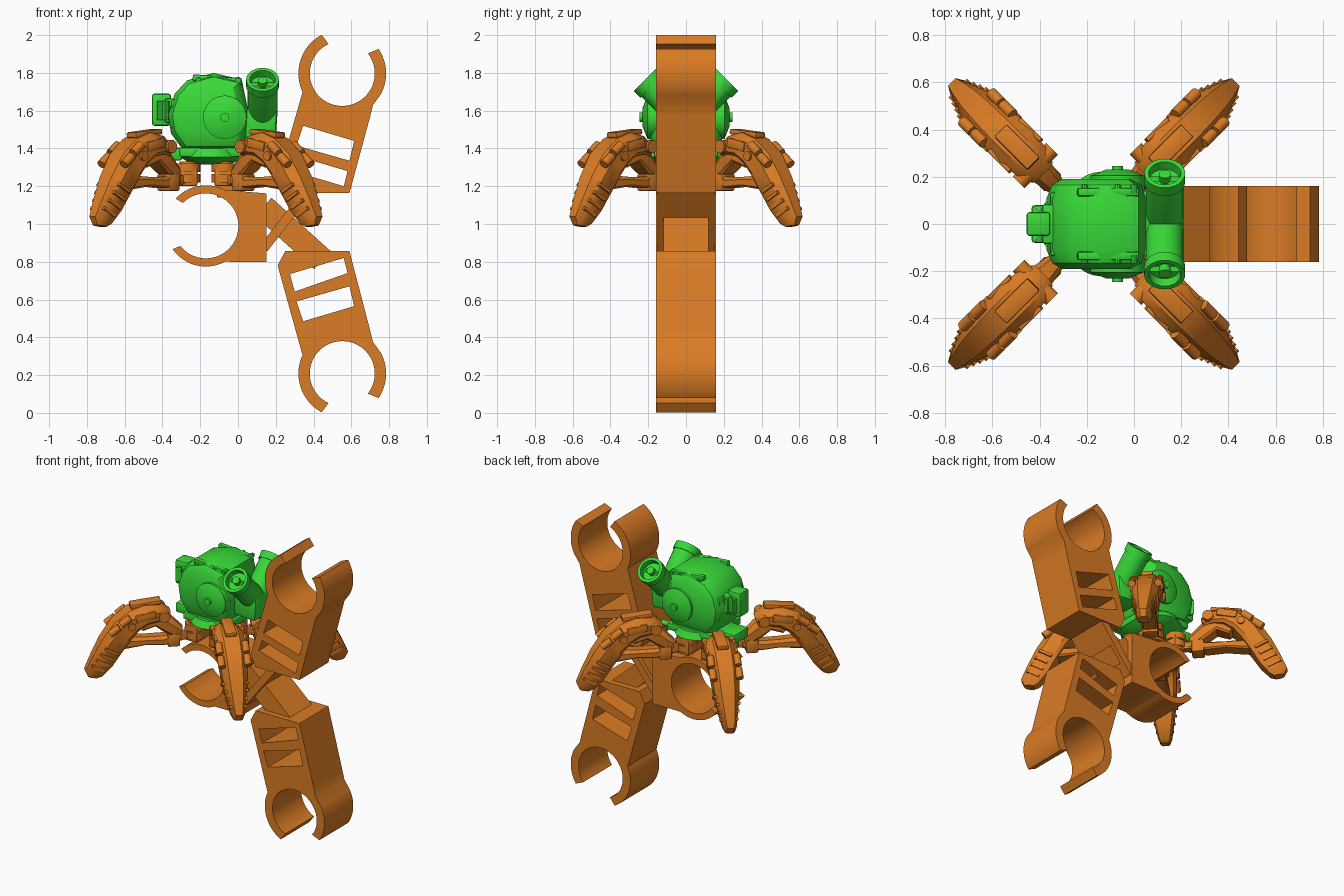
import bpy, bmesh, math
from mathutils import Vector, Matrix

if "Cube" in bpy.data.objects:
    bpy.data.objects.remove(bpy.data.objects["Cube"])


def material(name, rgb):
    m = bpy.data.materials.new(name)
    m.use_nodes = True
    m.diffuse_color = (*rgb, 1)
    m.node_tree.nodes["Principled BSDF"].inputs["Base Color"].default_value = (*rgb, 1)
    return m


ORANGE = material("orange", (0.70, 0.20, 0.018))
GREEN = material("green", (0.04, 0.70, 0.04))


def smooth(ob, angle=35):
    bpy.ops.object.select_all(action='DESELECT')
    ob.select_set(True)
    bpy.context.view_layer.objects.active = ob
    bpy.ops.object.shade_smooth_by_angle(angle=math.radians(angle))


def finish(name, bm, mat):
    bmesh.ops.recalc_face_normals(bm, faces=bm.faces)
    me = bpy.data.meshes.new(name)
    bm.to_mesh(me)
    bm.free()
    me.materials.append(mat)
    ob = bpy.data.objects.new(name, me)
    bpy.context.collection.objects.link(ob)
    smooth(ob)
    return ob


def loft(name, rings, mat):
    bm = bmesh.new()
    loops = [[bm.verts.new(p) for p in ring] for ring in rings]
    n = len(loops[0])
    for a, b in zip(loops, loops[1:]):
        for i in range(n):
            bm.faces.new((a[i], a[(i + 1) % n], b[(i + 1) % n], b[i]))
    bm.faces.new(loops[0])
    bm.faces.new(loops[-1])
    return finish(name, bm, mat)


def rod(name, p, q, r1, mat, r2=None, segs=24):
    p, q = Vector(p), Vector(q)
    turn = (q - p).to_track_quat('Z', 'Y').to_matrix().to_4x4()
    bm = bmesh.new()
    bmesh.ops.create_cone(bm, cap_ends=True, segments=segs, radius1=r1,
                          radius2=r1 if r2 is None else r2, depth=(q - p).length,
                          matrix=Matrix.Translation((p + q) / 2) @ turn)
    return finish(name, bm, mat)


def box(name, centre, size, mat, tilt=0, bevel=0.0):
    bm = bmesh.new()
    bmesh.ops.create_cube(bm, size=1, matrix=Matrix.Translation(centre)
                          @ Matrix.Rotation(tilt, 4, 'Y') @ Matrix.Diagonal((*size, 1)))
    if bevel:
        bmesh.ops.bevel(bm, geom=bm.edges[:], offset=bevel, segments=2,
                        affect='EDGES', profile=0.5)
    return finish(name, bm, mat)


def arc(c, r, a0, a1, n=24):
    angles = [math.radians(a0 + (a1 - a0) * i / n) for i in range(n + 1)]
    return [(c[0] + r * math.cos(a), c[1] + r * math.sin(a)) for a in angles]


def plate(name, outlines, half, mat):
    # filled x-z outline, with holes, extruded along y
    cu = bpy.data.curves.new(name, 'CURVE')
    cu.dimensions, cu.fill_mode, cu.extrude = '2D', 'BOTH', half
    for pts in outlines:
        s = cu.splines.new('POLY')
        s.points.add(len(pts) - 1)
        for pt, (x, z) in zip(s.points, pts):
            pt.co = (x, z, 0, 1)
        s.use_cyclic_u = True
    cu.materials.append(mat)
    ob = bpy.data.objects.new(name, cu)
    ob.rotation_euler.x = math.pi / 2
    bpy.context.collection.objects.link(ob)
    bpy.ops.object.select_all(action='DESELECT')
    ob.select_set(True)
    bpy.context.view_layer.objects.active = ob
    bpy.ops.object.convert(target='MESH')
    smooth(bpy.context.view_layer.objects.active)


# Gripping clips: upper, its mirror below, and the middle one
C = (0.552, 1.797)
claw = (arc(C, 0.232, 34, -28) + [(0.715, 1.63), (0.70, 1.57), (0.59, 1.163), (0.25, 1.163),
        (0.21, 1.24), (0.325, 1.64)] + arc(C, 0.232, 205, 118) + arc(C, 0.172, 115, 398, 40))
slots = [[(0.275, 1.285), (0.56, 1.20), (0.58, 1.28), (0.30, 1.363)],
         [(0.31, 1.415), (0.59, 1.335), (0.615, 1.44), (0.345, 1.52)]]
plate("upper_clip", [claw] + slots, 0.16, ORANGE)
plate("lower_clip", [[(x, 2.02 - z if 1.1 < z < 1.3 else 2.005 - z) for x, z in o]
                     for o in [claw] + slots], 0.16, ORANGE)
M = (-0.17, 0.99)
plate("middle_clip", [arc(M, 0.215, 138, 62) + [(0.15, 1.162), (0.15, 0.80)]
                      + arc(M, 0.215, -62, -145) + arc(M, 0.172, -142, 135, 40)], 0.16, ORANGE)

# Crossed links joining the clips
box("lower_link", (0.29, 0.93, 0)[:1] + (0, 0.95), (0.42, 0.24, 0.13), ORANGE, math.radians(42))
box("upper_link", (0.26, 0, 1.03), (0.40, 0.30, 0.05), ORANGE, math.radians(-52))

# Hip beams under the turret, one each side of the gap
for i, x in enumerate((-0.265, -0.075)):
    box(f"hip_beam_{i}", (x, 0, 1.25), (0.10, 0.30, 0.10), ORANGE, bevel=0.01)
box("clip_post", (-0.04, 0, 1.19), (0.14, 0.16, 0.10), ORANGE)

# One leg, built pointing along +x
leg = []


def armour(name, sections):
    # each section: outer point, inner point, half width
    rings = []
    for ro, zo, ri, zi, w in sections:
        o, n = Vector((ro, 0, zo)), Vector((ri, 0, zi))
        at = lambda t, y: o.lerp(n, t) + Vector((0, y * w, 0))
        rings.append([at(0, -0.55), at(0, 0.55), at(0.3, 1), at(0.85, 1),
                      at(1, 0.8), at(1, -0.8), at(0.85, -1), at(0.3, -1)])
    leg.append(loft(name, rings, ORANGE))


armour("leg_shell", [(0.30, 1.42, 0.32, 1.36, 0.06), (0.36, 1.465, 0.38, 1.37, 0.085),
                     (0.47, 1.485, 0.45, 1.36, 0.095), (0.57, 1.45, 0.51, 1.32, 0.095),
                     (0.67, 1.37, 0.56, 1.26, 0.09), (0.75, 1.25, 0.62, 1.17, 0.08),
                     (0.81, 1.13, 0.68, 1.07, 0.06), (0.85, 1.04, 0.74, 1.00, 0.042),
                     (0.83, 0.995, 0.77, 0.985, 0.03)])
armour("thigh_arch", [(0.22, 1.30, 0.24, 1.22, 0.04), (0.30, 1.38, 0.34, 1.28, 0.055),
                      (0.40, 1.41, 0.40, 1.33, 0.06), (0.52, 1.36, 0.48, 1.30, 0.05)])
armour("lower_strut", [(0.22, 1.27, 0.22, 1.21, 0.035), (0.34, 1.25, 0.34, 1.19, 0.05),
                       (0.46, 1.25, 0.46, 1.20, 0.05), (0.62, 1.26, 0.62, 1.18, 0.05)])
leg.append(box("top_ridge", (0.46, 0, 1.48), (0.20, 0.075, 0.03), ORANGE, 0.1, 0.008))
leg.append(rod("hip_disc", (0.135, 0, 1.22), (0.135, 0, 1.265), 0.066, ORANGE))
leg.append(rod("hip_cap", (0.135, 0, 1.275), (0.135, 0, 1.32), 0.066, ORANGE))
leg.append(rod("hip_pin", (0.135, 0, 1.20), (0.135, 0, 1.33), 0.045, ORANGE))
leg.append(box("hip_neck", (0.22, 0, 1.235), (0.14, 0.055, 0.05), ORANGE, bevel=0.008))
leg.append(box("hip_block", (0.28, 0, 1.22), (0.08, 0.10, 0.09), ORANGE, bevel=0.01))
leg.append(rod("knee_pin", (0.35, -0.10, 1.41), (0.35, 0.10, 1.41), 0.035, ORANGE))
leg.append(rod("elbow_pin", (0.56, -0.105, 1.36), (0.56, 0.105, 1.36), 0.025, ORANGE))
for s in (-1, 1):
    for k in range(2):
        r, z = 0.57 + 0.07 * k, 1.42 - 0.06 * k
        leg.append(rod("side_canister", (r, s * 0.085, z), (r + 0.06, s * 0.085, z - 0.045),
                       0.024, ORANGE, segs=12))
    leg.append(box("side_panel", (0.47, s * 0.092, 1.42), (0.13, 0.02, 0.05), ORANGE, 0.2, 0.005))
    for k in range(4):
        leg.append(box("shin_rib", (0.69 + 0.027 * k, s * (0.078 - 0.011 * k), 1.19 - 0.042 * k),
                       (0.09, 0.02, 0.018), ORANGE, math.radians(-28)))
for k in range(4):
    place = Matrix.Translation((-0.17, 0, 0)) @ Matrix.Rotation(math.radians(45 + 90 * k), 4, 'Z')
    for part in leg:
        ob = part if k == 3 else part.copy()
        if k < 3:
            bpy.context.collection.objects.link(ob)
        ob.matrix_world = place

# Turret hull
hull = [(-0.37, 1.58), (-0.335, 1.69), (-0.27, 1.76), (-0.13, 1.80), (0.02, 1.765),
        (0.05, 1.62), (0.04, 1.45), (0, 1.39), (-0.29, 1.39), (-0.355, 1.48)]
steps = [(-0.19, 0.72), (-0.165, 0.90), (-0.11, 1), (0.11, 1), (0.165, 0.90), (0.19, 0.72)]
loft("turret_hull", [[(-0.14 + (x + 0.14) * s, y, 1.59 + (z - 1.59) * s) for x, z in hull]
                     for y, s in steps], GREEN)

# Flared brim and underside
for name, z0, z1, a, b in (("turret_brim", 1.355, 1.40, 0.17, 0.15),
                           ("turret_belly", 1.315, 1.355, 0.10, 0.17)):
    ring = lambda z, r: [(-0.14 + x, y * 1.3, z) for x, y in arc((0, 0), r, 0, 350, 35)]
    loft(name, [ring(z0, a), ring(z1, b)], GREEN)
box("turret_floor", (-0.14, 0, 1.38), (0.34, 0.34, 0.05), GREEN, bevel=0.01)
box("chin", (-0.365, 0, 1.37), (0.14, 0.16, 0.07), GREEN, bevel=0.015)

# Snout with side fins
box("snout", (-0.405, 0, 1.605), (0.10, 0.10, 0.17), GREEN, bevel=0.012)
box("snout_collar", (-0.36, 0, 1.60), (0.06, 0.17, 0.13), GREEN, bevel=0.015)
for s in (-1, 1):
    loft("snout_fin", [[(-0.43, s * 0.04, z), (-0.43, s * 0.08, z), (-0.40, s * 0.055, z),
                        (-0.37, s * 0.10, z), (-0.34, s * 0.04, z)] for z in (1.55, 1.65)], GREEN)
    box("cheek_plate", (-0.335, s * 0.10, 1.58), (0.04, 0.07, 0.16), GREEN, 0, 0.01)
    # Side discs
    rod("side_disc", (-0.07, s * 0.14, 1.565), (-0.07, s * 0.205, 1.565), 0.115, GREEN, segs=32)
    rod("side_dome", (-0.07, s * 0.205, 1.565), (-0.07, s * 0.23, 1.565), 0.112, GREEN, 0.05, 32)
    rod("side_hub", (-0.07, s * 0.22, 1.565), (-0.07, s * 0.245, 1.565), 0.024, GREEN)
    # Roof rails with bolts
    box("roof_rail", (-0.11, s * 0.135, 1.765), (0.26, 0.035, 0.035), GREEN, 0.08, 0.008)
    for k in range(4):
        rod("rail_bolt", (-0.21 + 0.07 * k, s * 0.13, 1.765), (-0.21 + 0.07 * k, s * 0.165, 1.76),
            0.015, GREEN, segs=10)
    # Angled barrels with recessed hubs
    d = Vector((0, s * 0.707, 0.707))
    mouth = Vector((0.13, s * 0.215, 1.765))
    ring = lambda t, r: [mouth + d * t + Vector((x, -s * y * 0.707, y * 0.707))
                         for x, y in arc((0, 0), r, 0, 345, 23)]
    loft("barrel", [ring(-0.31, 0.07), ring(-0.26, 0.08), ring(-0.05, 0.08), ring(-0.05, 0.087),
                    ring(0, 0.087), ring(0, 0.068), ring(-0.04, 0.064)], GREEN)
    rod("barrel_hub", mouth - d * 0.05, mouth - d * 0.005, 0.025, GREEN)
    box("barrel_bar", mouth - d * 0.035, (0.13, 0.02, 0.02), GREEN)
    rod("rear_pipe", (0.0, s * 0.12, 1.37), (0.10, s * 0.12, 1.37), 0.018, GREEN, segs=12)

# Rear block carrying the barrels
box("rear_block", (0.115, 0, 1.53), (0.18, 0.20, 0.17), GREEN, 0.06, 0.02)
